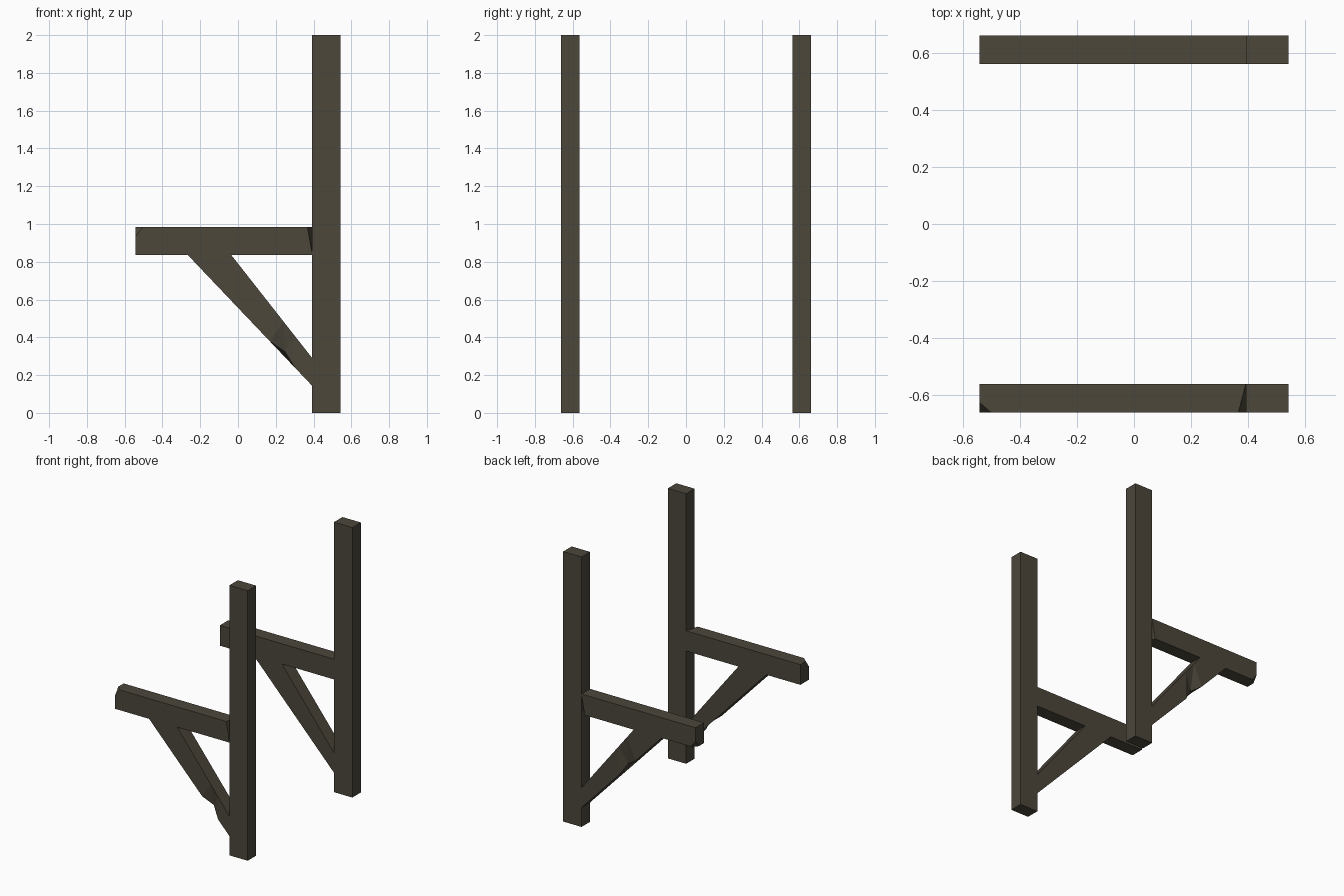
import bpy, bmesh
from mathutils import Vector

if "Cube" in bpy.data.objects:
    bpy.data.objects.remove(bpy.data.objects["Cube"])

Y_IN, Y_OUT = 0.563, 0.662
POST_X0, POST_X1 = 0.393, 0.543
ARM_Z0, ARM_Z1 = 0.835, 0.985

wood = bpy.data.materials.new("dark weathered wood")
wood.diffuse_color = (0.072, 0.063, 0.044, 1)
wood.use_nodes = True
wood.node_tree.nodes["Principled BSDF"].inputs["Base Color"].default_value = wood.diffuse_color


def prism(points, side):
    """Extrude an x-z outline across the thickness of one bracket."""
    bm = bmesh.new()
    near = [bm.verts.new((x, side * Y_OUT, z)) for x, z in points]
    face = bm.faces.new(near)
    out = bmesh.ops.extrude_face_region(bm, geom=[face])
    for v in out["geom"]:
        if isinstance(v, bmesh.types.BMVert):
            v.co.y = side * Y_IN
    bmesh.ops.recalc_face_normals(bm, faces=bm.faces)
    return bm


def chip(bm, a, b, c, corner):
    """Slice off the corner beyond the plane through a, b and c."""
    a, b, c, corner = map(Vector, (a, b, c, corner))
    n = (b - a).cross(c - a).normalized()
    if n.dot(corner - a) < 0:
        n = -n
    geom = bm.verts[:] + bm.edges[:] + bm.faces[:]
    cut = bmesh.ops.bisect_plane(bm, geom=geom, dist=1e-5, plane_co=a,
                                 plane_no=n, clear_outer=True)
    edges = [e for e in cut["geom_cut"] if isinstance(e, bmesh.types.BMEdge)]
    bmesh.ops.holes_fill(bm, edges=edges, sides=0)


def finish(bm, name):
    bmesh.ops.recalc_face_normals(bm, faces=bm.faces)
    mesh = bpy.data.meshes.new(name)
    bm.to_mesh(mesh)
    bm.free()
    mesh.materials.append(wood)
    bpy.context.collection.objects.link(bpy.data.objects.new(name, mesh))


def rect(x0, x1, z0, z1):
    return [(x0, z0), (x1, z0), (x1, z1), (x0, z1)]


# Two matching brackets, chips turned over on the rear one
for side, label, dent in ((-1, "front", (0.17, 0.24, 0.30)),
                          (1, "rear", (-0.05, 0.02, 0.09))):
    # Upright post
    finish(prism(rect(POST_X0, POST_X1, 0, 2), side), label + "_post")

    # Horizontal arm with chipped outer corners
    arm = prism(rect(-0.543, POST_X0, ARM_Z0, ARM_Z1), side)
    edge, up = (ARM_Z1, 1) if side < 0 else (ARM_Z0, -1)
    yo, yi = side * Y_OUT, side * Y_IN
    chip(arm, (-0.503, yo, edge), (-0.543, yo - side * 0.035, edge),
         (-0.543, yo, edge - up * 0.05), (-0.543, yo, edge))
    chip(arm, (POST_X0, yi, edge), (0.367, yo, edge),
         (POST_X0, yo, edge - up * 0.145), (POST_X0, yo, edge))
    finish(arm, label + "_arm")

    # Diagonal brace with a dent in its lower outer edge
    brace = prism([(-0.265, ARM_Z0), (POST_X0, 0.143),
                   (POST_X0, 0.29), (-0.035, ARM_Z0)], side)
    for x in dent:
        bmesh.ops.bisect_plane(brace, geom=brace.verts[:] + brace.edges[:] + brace.faces[:],
                               dist=1e-5, plane_co=(x, 0, 0), plane_no=(1, 0, 0))
    outer = [v for v in brace.verts
             if abs(v.co.x - dent[1]) < 1e-3 and abs(v.co.y - yo) < 1e-3]
    low = min(outer, key=lambda v: v.co.z)
    low.co += Vector((0.008, -side * 0.025, 0.02))
    bmesh.ops.triangulate(brace, faces=brace.faces[:])
    finish(brace, label + "_brace")
